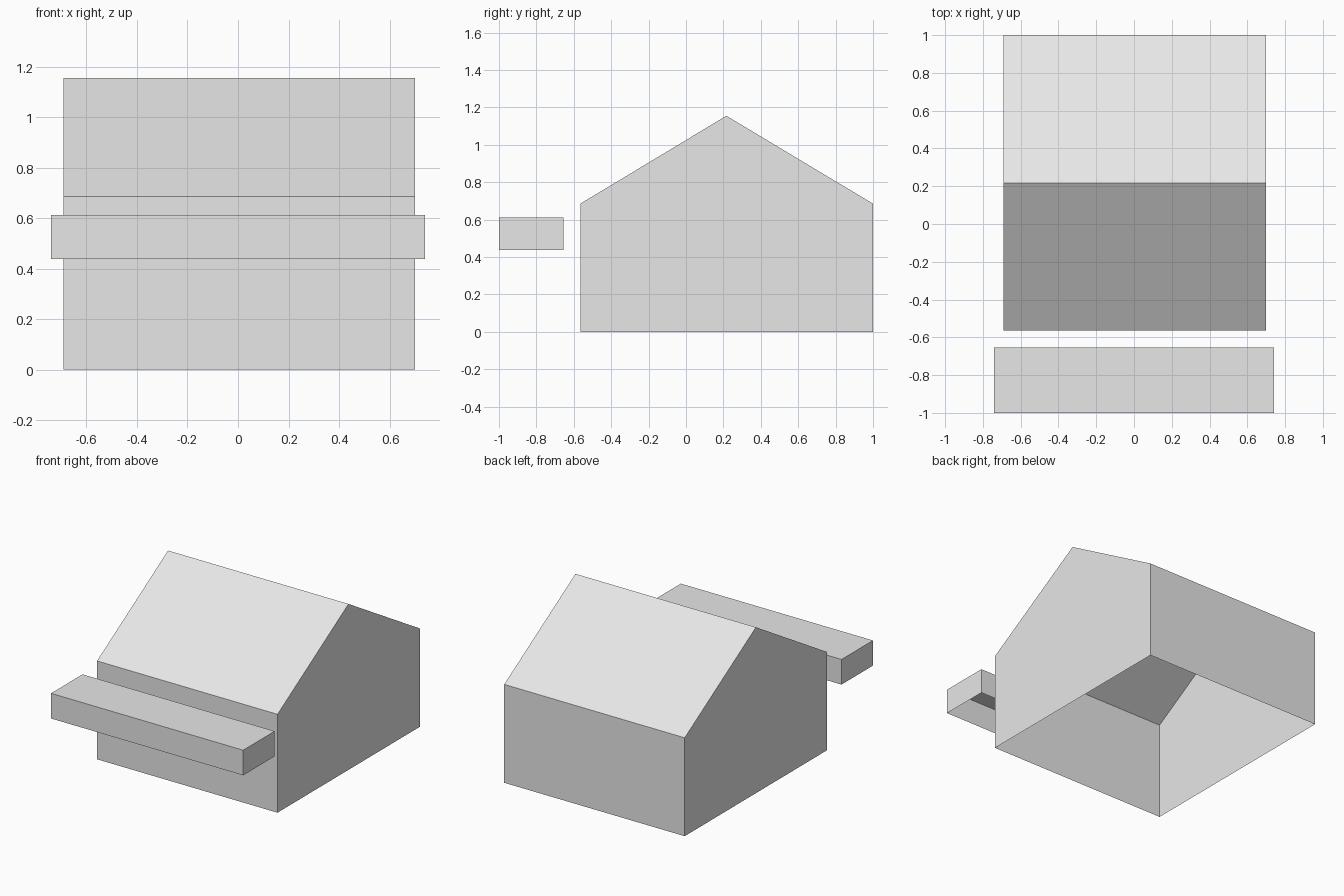
import bpy
import bmesh

cube = bpy.data.objects.get("Cube")
if cube:
    bpy.data.objects.remove(cube, do_unlink=True)

# Single plain grey for every part
grey = bpy.data.materials.new("light grey")
grey.use_nodes = True
colour = (0.8, 0.8, 0.8, 1)
grey.diffuse_color = colour
grey.node_tree.nodes["Principled BSDF"].inputs["Base Color"].default_value = colour


def open_shell(name, profile, x_min, x_max):
    """Extrude a (y, z) profile along x, leaving the underside open.

    The profile runs from one bottom corner over the top to the other.
    """
    bm = bmesh.new()
    near = [bm.verts.new((x_max, y, z)) for y, z in profile]
    far = [bm.verts.new((x_min, y, z)) for y, z in profile]
    bm.faces.new(near)
    bm.faces.new(far)
    for i in range(len(profile) - 1):
        bm.faces.new((near[i], near[i + 1], far[i + 1], far[i]))
    bmesh.ops.recalc_face_normals(bm, faces=bm.faces)
    # Make sure the end at x_max faces outward
    bm.faces.ensure_lookup_table()
    bm.normal_update()
    if bm.faces[0].normal.x < 0:
        bmesh.ops.reverse_faces(bm, faces=bm.faces)
    mesh = bpy.data.meshes.new(name)
    bm.to_mesh(mesh)
    bm.free()
    mesh.materials.append(grey)
    obj = bpy.data.objects.new(name, mesh)
    bpy.context.collection.objects.link(obj)
    return obj


# Gabled house with its ridge along x
front, back, eaves = -0.565, 1.0, 0.685
open_shell("gabled_house",
           [(front, 0), (front, eaves), (0.216, 1.155), (back, eaves), (back, 0)],
           -0.69, 0.70)

# Floating beam in front of the house
open_shell("front_beam",
           [(-1.0, 0.437), (-1.0, 0.612), (-0.654, 0.612), (-0.654, 0.437)],
           -0.74, 0.74)
